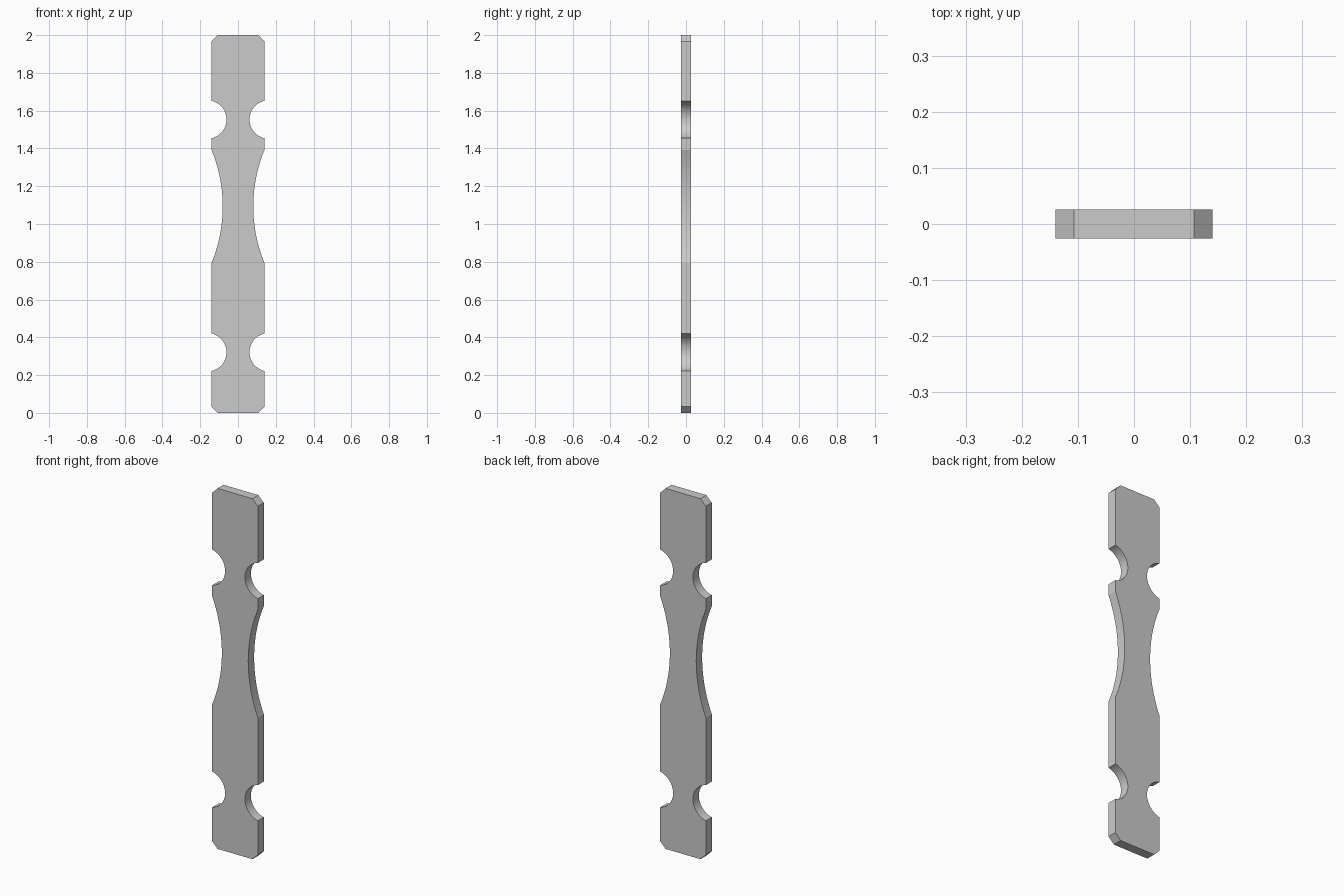
import bpy, bmesh
from math import asin, cos, sin, radians

if "Cube" in bpy.data.objects:
    bpy.data.objects.remove(bpy.data.objects["Cube"])

HALF_W, HALF_T, HEIGHT, CHAMFER = 0.14, 0.026, 2.0, 0.033


def scoop(z, half, depth, steps):
    """Arc cut into the right-hand edge, from bottom to top."""
    r = (half * half + depth * depth) / (2 * depth)
    cx = HALF_W - depth + r
    a = asin(half / r)
    return [(cx - r * cos(t), z + r * sin(t))
            for t in (-a + 2 * a * i / steps for i in range(steps + 1))]


# Right half of the outline: chamfer, notch, long waist, notch, chamfer
right = [(HALF_W - CHAMFER, 0), (HALF_W, CHAMFER)]
right += scoop(0.321, 0.099, 0.079, 32)
right += scoop(1.093, 0.299, 0.059, 32)
right += scoop(1.553, 0.099, 0.079, 32)
right += [(HALF_W, HEIGHT - CHAMFER), (HALF_W - CHAMFER, HEIGHT)]

# Mirror the outline and extrude it through the thickness
outline = right + [(-x, z) for x, z in reversed(right)]
bm = bmesh.new()
face = bm.faces.new([bm.verts.new((x, -HALF_T, z)) for x, z in outline])
ext = bmesh.ops.extrude_face_region(bm, geom=[face], use_keep_orig=True)
for v in ext["geom"]:
    if isinstance(v, bmesh.types.BMVert):
        v.co.y = HALF_T
bmesh.ops.recalc_face_normals(bm, faces=bm.faces)

mesh = bpy.data.meshes.new("notched_plate")
bm.to_mesh(mesh)
bm.free()
plate = bpy.data.objects.new("notched_plate", mesh)
bpy.context.collection.objects.link(plate)
bpy.context.view_layer.objects.active = plate
plate.select_set(True)
bpy.ops.object.shade_smooth_by_angle(angle=radians(20))
